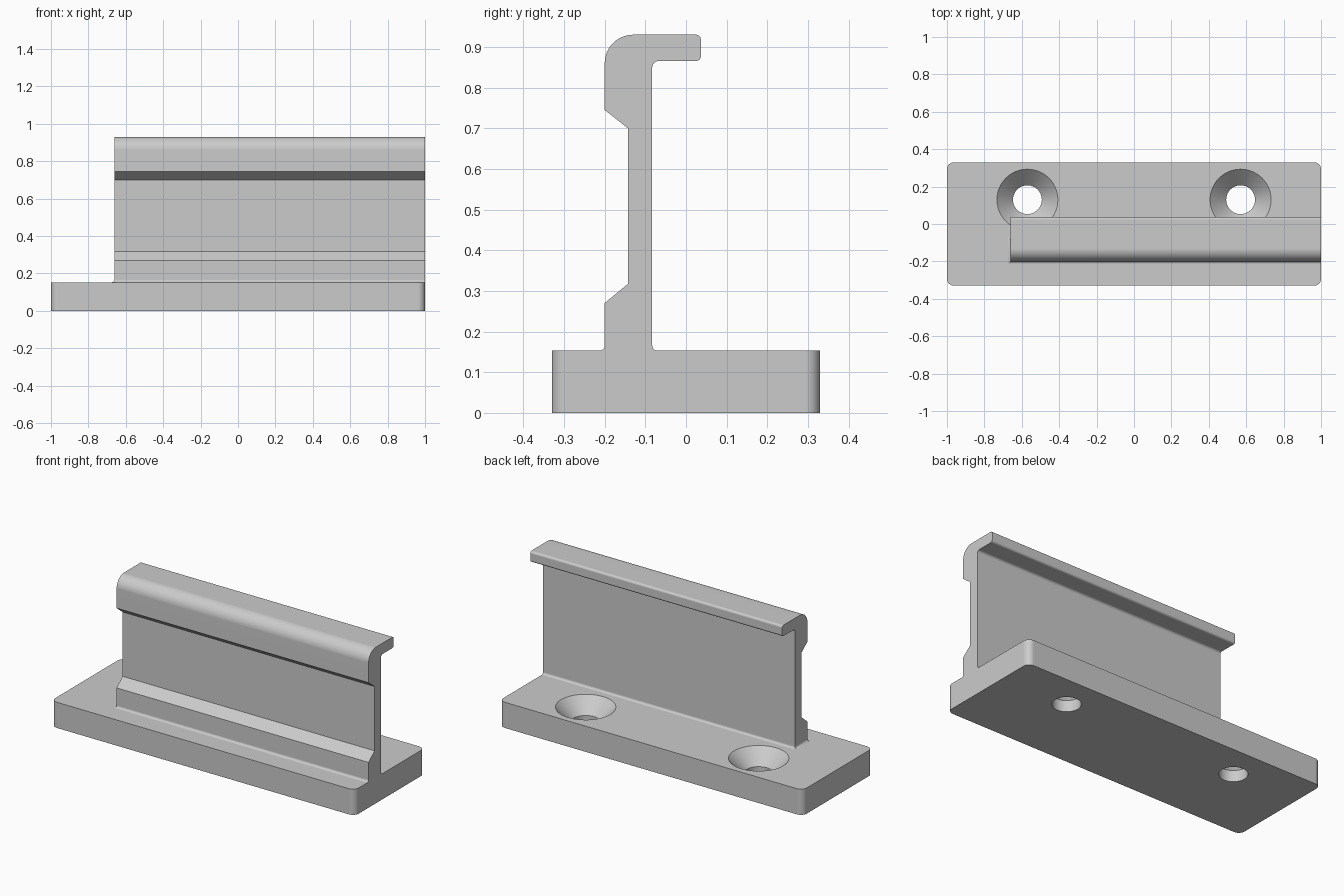
import bpy
import bmesh
from math import cos, sin, pi, radians
from mathutils import Vector

if "Cube" in bpy.data.objects:
    bpy.data.objects.remove(bpy.data.objects["Cube"])

grey = bpy.data.materials.new("plain_grey")
grey.use_nodes = True
colour = (0.6, 0.6, 0.6, 1)
grey.diffuse_color = colour
grey.node_tree.nodes["Principled BSDF"].inputs["Base Color"].default_value = colour


def loft(name, rings, caps=True):
    """Join equal closed rings of points into a skin, with optional end caps."""
    bm = bmesh.new()
    loops = [[bm.verts.new(p) for p in ring] for ring in rings]
    for low, high in zip(loops, loops[1:]):
        for i in range(len(low)):
            j = (i + 1) % len(low)
            bm.faces.new((low[i], low[j], high[j], high[i]))
    if caps:
        bm.faces.new(loops[0][::-1])
        bm.faces.new(loops[-1])
        bmesh.ops.recalc_face_normals(bm, faces=bm.faces)
    mesh = bpy.data.meshes.new(name)
    bm.to_mesh(mesh)
    bm.free()
    mesh.materials.append(grey)
    obj = bpy.data.objects.new(name, mesh)
    bpy.context.collection.objects.link(obj)
    return obj


def rounded(corners, steps=10):
    """Outline from (a, b, radius) corners, each rounded by a tangent arc (right angles)."""
    points = []
    for i, (a, b, r) in enumerate(corners):
        c = Vector((a, b))
        if r == 0:
            points.append(c)
            continue
        u = (Vector(corners[i - 1][:2]) - c).normalized() * r
        v = (Vector(corners[(i + 1) % len(corners)][:2]) - c).normalized() * r
        for k in range(steps + 1):
            t = k / steps * pi / 2
            points.append(c + u * (1 - sin(t)) + v * (1 - cos(t)))
    return points


def activate(obj):
    bpy.ops.object.select_all(action="DESELECT")
    obj.select_set(True)
    bpy.context.view_layer.objects.active = obj


def finish(obj):
    activate(obj)
    bpy.ops.object.shade_smooth_by_angle(angle=radians(30))
    obj.modifiers.new("even_shading", "WEIGHTED_NORMAL").keep_sharp = True


TOP = 0.153      # top of the base plate
FILLET = 0.013
LEFT_END, RIGHT_END = -0.66, 1.0
FRONT, BACK = -0.2, -0.083

# Base plate with rounded vertical corners
w, d, r = 1.0, 0.33, 0.038
plan = rounded([(-w, -d, r), (w, -d, r), (w, d, r), (-w, d, r)])
base = loft("base_plate", [[(p.x, p.y, z) for p in plan] for z in (0, TOP)])

# Two countersunk screw holes
for x in (-0.57, 0.57):
    section = [(0.077, -0.1), (0.077, 0.067), (0.163, TOP), (0.163, 0.25)]
    cutter = loft("hole_cutter", [
        [(x + rad * cos(2 * pi * k / 64), 0.13 + rad * sin(2 * pi * k / 64), z)
         for k in range(64)] for rad, z in section])
    cutter.hide_render = True
    cut = base.modifiers.new("screw_hole", "BOOLEAN")
    cut.operation = "DIFFERENCE"
    cut.solver = "EXACT"
    cut.object = cutter
    activate(base)
    bpy.ops.object.modifier_apply(modifier=cut.name)
    bpy.data.objects.remove(cutter)
finish(base)

# Upright rail with a hooked top, extruded along x
profile = rounded([
    (BACK, TOP + FILLET, 0), (FRONT, TOP + FILLET, 0),
    (FRONT, 0.27, 0), (-0.143, 0.317, 0),
    (-0.143, 0.70, 0), (FRONT, 0.745, 0),
    (FRONT, 0.93, 0.07), (0.037, 0.93, FILLET),
    (0.037, 0.865, FILLET), (BACK, 0.865, 0.015)])
rail = loft("hooked_rail", [[(x, p.x, p.y) for p in profile]
                            for x in (LEFT_END, RIGHT_END)])
# The underside is open where the rail meets its foot
bm = bmesh.new()
bm.from_mesh(rail.data)
under = [f for f in bm.faces if f.normal.z < -0.9 and f.calc_center_median().z < 0.2]
bmesh.ops.delete(bm, geom=under, context="FACES_ONLY")
bm.to_mesh(rail.data)
bm.free()
finish(rail)

# Flared fillet foot on three sides, flush at the right end
rings = []
for k in range(9):
    t = k / 8 * pi / 2
    out = FILLET * (1 - sin(t))
    z = TOP + FILLET * (1 - cos(t))
    rings.append([(LEFT_END - out, FRONT - out, z), (RIGHT_END, FRONT - out, z),
                  (RIGHT_END, BACK + out, z), (LEFT_END - out, BACK + out, z)])
finish(loft("rail_foot_fillet", rings, caps=False))
